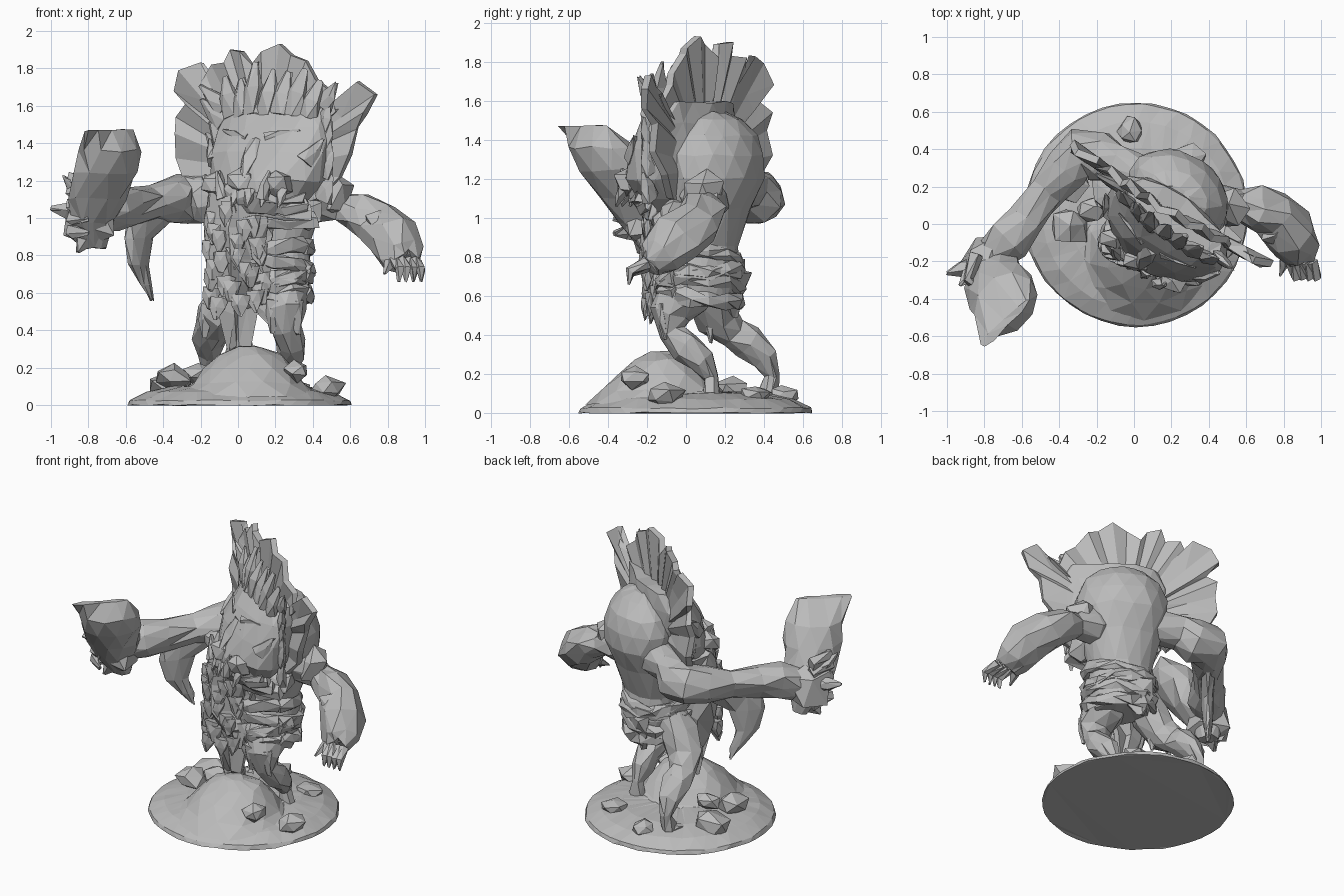
import bpy, bmesh, math, random
from mathutils import Vector

random.seed(4)
cube = bpy.data.objects.get("Cube")
if cube:
    bpy.data.objects.remove(cube)

stone = bpy.data.materials.new("grey stone")
stone.use_nodes = True
stone.diffuse_color = (.5, .5, .5, 1)
stone.node_tree.nodes["Principled BSDF"].inputs["Base Color"].default_value = (.5, .5, .5, 1)

X, Y, Z = Vector((1, 0, 0)), Vector((0, 1, 0)), Vector((0, 0, 1))
ACROSS = Vector((.82, -.57, 0))      # along the width of the face
FORWARD = Vector((-.57, -.82, 0))    # where the face looks
CENTRE = Vector((.15, .12, 0))


def face_point(u, w, z):
    return CENTRE + ACROSS * u + FORWARD * w + Z * z


def wobble(amount):
    return Vector([random.uniform(-amount, amount) for axis in range(3)])


def finish(name, bm):
    bmesh.ops.recalc_face_normals(bm, faces=bm.faces)
    mesh = bpy.data.meshes.new(name)
    bm.to_mesh(mesh)
    bm.free()
    mesh.materials.append(stone)
    obj = bpy.data.objects.new(name, mesh)
    bpy.context.collection.objects.link(obj)
    return obj


def loft(name, rings, side=Y, sides=8, rough=.012, axis=None):
    """Skin rings of (centre, radius along side, other radius); axis keeps all rings parallel."""
    bm = bmesh.new()
    centres = [Vector(ring[0]) for ring in rings]
    loops = []
    for i, ring in enumerate(rings):
        along = axis or (centres[min(i + 1, len(rings) - 1)] - centres[max(i - 1, 0)]).normalized()
        first = (side - along * side.dot(along)).normalized()
        second = along.cross(first)
        loop = []
        for k in range(sides):
            turn = math.tau * (k + .5 * (i % 2)) / sides
            offset = first * ring[1] * math.cos(turn) + second * ring[-1] * math.sin(turn)
            loop.append(bm.verts.new(centres[i] + offset + wobble(rough)))
        loops.append(loop)
    for low, high in zip(loops, loops[1:]):
        for k in range(sides):
            n = (k + 1) % sides
            bm.faces.new((low[k], low[n], high[n], high[k]))
    bm.faces.new(loops[0])
    bm.faces.new(loops[-1])
    bmesh.ops.triangulate(bm, faces=bm.faces)
    return finish(name, bm)


def spike(name, base, tip, radius, flat=1, side=Y, bend=Z * 0):
    base, tip = Vector(base), Vector(tip)
    middle = base.lerp(tip, .5) + bend
    return loft(name, [(base, radius, radius * flat), (middle, radius * .8, radius * .8 * flat),
                       (tip, radius * .2, radius * .2 * flat)], side, 5, radius * .12)


def rock(name, spot, size, rough=.12):
    bm = bmesh.new()
    bmesh.ops.create_icosphere(bm, subdivisions=1, radius=1)
    for v in bm.verts:
        v.co += wobble(rough)
        v.co = Vector([a * b for a, b in zip(v.co, size)]) + Vector(spot)
    return finish(name, bm)


# Round base with a mound and scattered rocks
loft("base", [((.01, .05, z), r, r) for z, r in
              ((0, .6), (.025, .59), (.07, .5), (.1, .36), (.11, .1))], X, 40, .004)
loft("mound", [((.06, y, z), a, b) for y, z, a, b in
               ((-.13, .04, .4, .39), (-.13, .12, .3, .31), (-.12, .2, .24, .23),
                (-.12, .27, .17, .14), (-.13, .31, .07, .06))], X, 12, .008, Z)
for x, y, z, r in ((-.35, -.02, .15, .11), (.31, -.27, .18, .08), (.48, -.1, .09, .1),
                   (-.36, .22, .1, .12), (.3, .36, .09, .08), (-.02, .5, .09, .08),
                   (-.22, .08, .17, .08)):
    rock("rock", (x, y, z), (r, r, r * .7), .2)

# Hunched torso and chest armour
loft("torso", [(face_point(.05, w, z), a, b) for w, z, a, b in
               ((-.01, .55, .17, .14), (-.01, .7, .21, .17), (-.02, .85, .19, .15),
                (-.04, 1.05, .25, .2), (-.08, 1.2, .29, .22), (-.08, 1.32, .29, .22),
                (-.08, 1.42, .25, .19), (-.07, 1.5, .17, .13), (-.06, 1.54, .08, .06))],
     ACROSS, 14, .007, Z)
loft("chest_armour", [((x, y, z), a, b) for x, y, z, a, b in
                      ((.01, -.05, .3, .06, .03), (0, -.07, .5, .09, .06), (0, -.08, .65, .13, .11),
                       (-.01, -.08, .8, .16, .13), (-.01, -.08, .95, .18, .15),
                       (.01, -.07, 1.1, .2, .17))], X, 10, .035)
for k in range(30):
    z = .55 + .019 * k
    turn = 2.4 * k
    spot = Vector((.14 * math.cos(turn), -.1 - .1 * abs(math.sin(turn)), z))
    spike("armour_shard", spot, spot + Vector((.02 * math.cos(turn), -.015, -.11)), .055, .6, X)

# Wrapped cloth belt
for k in range(5):
    ring = []
    for j in range(15):
        turn = math.tau * j / 14
        dip = .04 * math.sin(turn + 1.9 * k)
        ring.append((face_point(.05 + .22 * math.cos(turn), .03 + .2 * math.sin(turn),
                                .61 + .05 * k + dip), .045, .03))
    loft("belt_wrap", ring, Z, 5, .012)
spike("loin_cloth", (.2, .24, .72), (.16, .24, .5), .12, .5, ACROSS)

# Legs bent backward, with clawed feet
legs = {
    "left": ((.2, .09, .74, .13), (.24, -.01, .6, .14), (.25, -.08, .5, .105), (.26, -.07, .41, .075),
             (.28, .0, .34, .085), (.28, .08, .26, .07), (.28, .13, .18, .035), (.28, .13, .1, .05)),
    "right": ((.07, .12, .74, .1), (-.03, .12, .6, .12), (-.11, .16, .48, .105), (-.14, .24, .41, .085),
              (-.15, .32, .36, .09), (-.15, .4, .28, .065), (-.16, .44, .19, .035),
              (-.16, .42, .1, .05)),
}
for which, path in legs.items():
    loft(which + "_leg", [(p[:3], p[3], p[3]) for p in path], X, 8, .011)
    foot = Vector(path[-1][:3])
    for k in (-1, 0, 1):
        spike(which + "_toe", foot - Z * .01, foot + Vector((k * .07, -.12, -.02)), .04, .8)
    knee = Vector(path[2][:3])
    for k in (-1, 1):
        spike(which + "_knee_guard", knee + Vector((k * .05, -.05, .06)),
              knee + Vector((k * .07, -.03, -.12)), .05, .6, X)

# Jagged fan behind the face, corrugated like folded leaves
outline = ((-.15, 1.14), (-.28, 1.22), (-.33, 1.32), (-.32, 1.45), (-.33, 1.54), (-.27, 1.6),
           (-.34, 1.68), (-.3, 1.79), (-.2, 1.83), (-.2, 1.7), (-.14, 1.82), (-.06, 1.83),
           (-.04, 1.9), (.03, 1.89), (.07, 1.82), (.14, 1.89), (.22, 1.93), (.3, 1.87),
           (.36, 1.84), (.43, 1.74), (.49, 1.68), (.53, 1.58), (.59, 1.63), (.65, 1.73),
           (.73, 1.66), (.69, 1.56), (.63, 1.48), (.61, 1.34), (.54, 1.22), (.44, 1.1), (.15, 1.02))
bm = bmesh.new()
fan_rows = []
for part in (.35, .7, 1):
    row = []
    for i, (x, z) in enumerate(outline):
        u = (x - .15) / .82 * part
        fold = (.015 if i % 2 else -.015) * part
        back = .03 - .11 * max(0, u)
        row.append(bm.verts.new(face_point(u + .7 * back, fold + back, 1.25 + (z - 1.25) * part)))
    fan_rows.append(row)
for inner, outer in zip(fan_rows, fan_rows[1:]):
    for i in range(len(outline)):
        n = (i + 1) % len(outline)
        bm.faces.new((inner[i], inner[n], outer[n], outer[i]))
bm.faces.new(fan_rows[0])
bmesh.ops.triangulate(bm, faces=bm.faces)
fan = finish("fan_crest", bm)
thick = fan.modifiers.new("thickness", "SOLIDIFY")
thick.thickness = .04
thick.offset = 0

# Broad mask, leaning back at the top
loft("mask", [(face_point(.1, w, z), a, b) for w, z, a, b in
              ((.2, 1.02, .15, .12), (.17, 1.1, .26, .2), (.14, 1.2, .34, .21), (.1, 1.35, .37, .19),
               (.06, 1.48, .36, .16), (.03, 1.59, .31, .11))], ACROSS, 14, .01, Z)


def mask_point(u, z, out=0):
    depth = .2 - .2 * max(0, z - 1.2)
    middle = .14 - .27 * (z - 1.2)
    return face_point(.1 + u, middle + depth * math.sqrt(max(0, 1 - (u / .37) ** 2)) + out, z)


# Brows, eyes, snout, cheeks and tusks
for k in (-1, 1):
    spike("brow", mask_point(.06 * k, 1.42), mask_point(.25 * k, 1.47, .01), .035, .6, Z)
    spike("eye", mask_point(.1 * k, 1.38), mask_point(.22 * k, 1.41), .022, .6, Z)
    rock("cheek", mask_point(.2 * k, 1.18), (.08, .06, .07), .2)
    spike("tusk", mask_point(.13 * k, 1.1, .02), mask_point(.17 * k, 1.25, .06), .035, 1, X)
    spike("mask_horn", mask_point(.3 * k, 1.3), mask_point(.37 * k, 1.42, .06), .05, .6, Z)
spike("nose", mask_point(0, 1.4, -.02), mask_point(0, 1.22, .03), .06, .8, ACROSS)
rock("snout", mask_point(-.02, 1.2, -.01), (.1, .07, .07), .2)
for k in range(6):
    u = .09 * (k - 2.5)
    spike("tooth", mask_point(u, 1.15), mask_point(u, 1.06, .02), .035, .8, ACROSS)

# Feathers over the brow and shards down the mask rim
for k in range(7):
    u = .08 * (k - 3)
    top = random.uniform(1.76, 1.88) - .5 * abs(u)
    spike("brow_feather", mask_point(u, 1.55, -.04), face_point(.1 + u * 1.3, .08, top),
          .075, .5, ACROSS, FORWARD * .015)
for k in range(6):
    for way in (-1, 1):
        z = 1.12 + .09 * k + random.uniform(-.03, .03)
        reach = random.uniform(.36, .43) + .05 * (z - 1.1)
        spike("rim_shard", face_point(.1 + way * .32, .07, z),
              face_point(.08 + way * reach, .08, z + .13), .06, .5, Z)

# Straps sagging beneath the mask
for k in range(4):
    path = []
    for j in range(7):
        u = (j - 3) / 3
        path.append((face_point(.08 + .29 * u, .36 - .04 * k - .18 * u * u,
                                1.12 - .04 * k + .04 * u * u - .05 * u), .04, .025))
    loft("neck_strap", path, Z, 5, .014)

# Left arm hanging, with a thick bracer and open hand
loft("left_arm", [(p[:3], p[3], p[3]) for p in
                  ((.3, .1, 1.13, .1), (.45, .1, 1.1, .12), (.56, .1, 1.06, .085),
                   (.64, .09, 1.04, .11), (.75, .05, .97, .135), (.84, -.05, .89, .14),
                   (.88, -.13, .8, .11), (.9, -.18, .76, .08))], Y, 9, .018)
rock("left_shoulder_plate", (.52, .09, 1.12), (.1, .1, .13), .2)
rock("left_hip_guard", (.36, -.05, 1.03), (.11, .11, .09), .2)
for k in range(4):
    spike("left_finger", (.84 + .035 * k, -.2, .77), (.86 + .04 * k, -.29, .66), .035, .9,
          X, Vector((.015, -.04, .01)))
spike("left_thumb", (.82, -.15, .78), (.78, -.28, .7), .035)
for k in range(3):
    spike("bracer_plate", (.73 + .06 * k, -.05 - .03 * k, 1.02 - .06 * k),
          (.8 + .05 * k, -.13 - .03 * k, .92 - .06 * k), .06, .5, X)

# Right arm reaching forward, with a sickle fin below the forearm
loft("right_arm", [(p[:3], p[3], p[3]) for p in
                   ((.05, .25, 1.17, .12), (-.1, .32, 1.15, .11), (-.19, .36, 1.11, .14),
                    (-.29, .38, 1.1, .14), (-.36, .3, 1.09, .12), (-.46, .17, 1.08, .095),
                    (-.57, .03, 1.07, .1), (-.66, -.08, 1.06, .12), (-.74, -.15, 1.03, .1))],
     Z, 9, .013)
loft("forearm_fin", [((-.45, .19, 1.08), .24, .05), ((-.47, .16, 1), .2, .045),
                     ((-.53, .09, .89), .12, .04), ((-.53, .09, .75), .08, .03),
                     ((-.49, .14, .64), .045, .02), ((-.46, .17, .56), .008, .008)],
     Vector((.62, .79, 0)), 8, .005, Z)

# Heavy leaf-shaped blade held upright in the right fist
loft("blade", [((x, y, z), a, b) for x, y, z, a, b in
               ((-.76, -.18, .84, .06, .06), (-.78, -.23, .97, .12, .11), (-.75, -.3, 1.1, .17, .13),
                (-.71, -.37, 1.24, .19, .165), (-.69, -.43, 1.36, .19, .15),
                (-.69, -.53, 1.47, .18, .02))], Vector((.7, .7, 0)), 10, .008, Z)
rock("right_fist", (-.78, -.2, 1.01), (.15, .13, .17), .2)
for k in range(5):
    z = .9 + .07 * k
    spike("right_finger", (-.84, -.17, z), (-.8, -.37, z + .02), .05, .8, Z,
          Vector((-.07, -.03, .02)))
spike("knuckle_spike", (-.85, -.22, 1.03), (-1, -.26, 1.05), .05)
spike("knuckle_spike", (-.84, -.24, 1.12), (-.93, -.33, 1.22), .05)
spike("fist_spike", (-.78, -.2, .92), (-.86, -.24, .82), .06)
